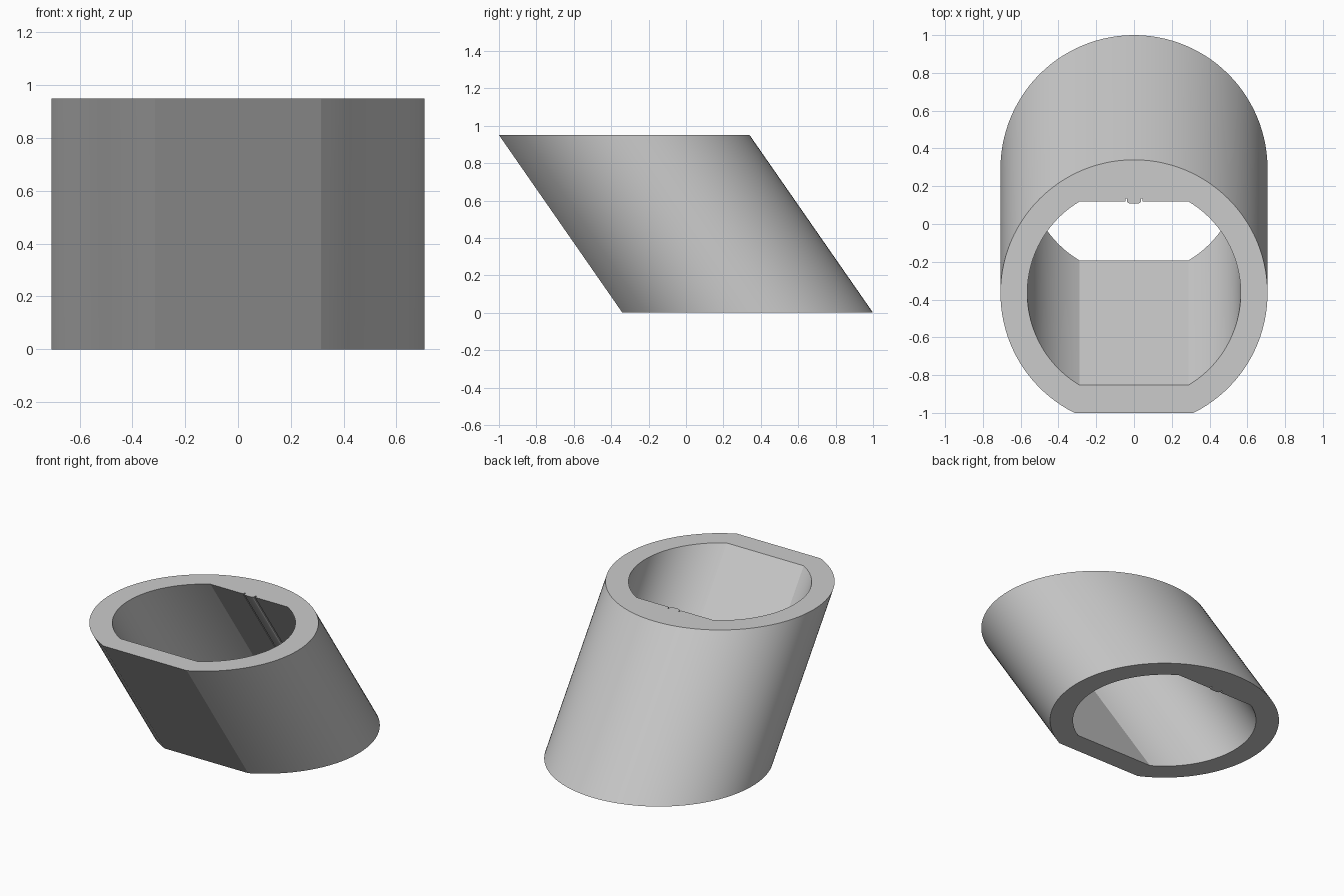
import bpy
import bmesh
import math
from mathutils import Vector

cube = bpy.data.objects.get("Cube")
if cube:
    bpy.data.objects.remove(cube, do_unlink=True)

HEIGHT, LEAN = 0.95, 0.66      # the tube leans forward as it rises
CENTRE_Y = 0.293               # ring centre at the base
OUTER_R, OUTER_FLAT = 0.707, 0.633
INNER_R, INNER_FLAT = 0.565, 0.485


def arc(radius, start, end, steps):
    """Points on a circle, both ends included (angles in radians)."""
    angles = [start + (end - start) * i / steps for i in range(steps + 1)]
    return [(radius * math.cos(a), radius * math.sin(a)) for a in angles]


# Outer outline: circle with a flat at the front
a = math.asin(OUTER_FLAT / OUTER_R)
outer = arc(OUTER_R, -a, math.pi + a, 96)

# Inner outline: circle with flats front and back
b = math.asin(INNER_FLAT / INNER_R)
right_arc = arc(INNER_R, -b, b, 40)
left_arc = arc(INNER_R, math.pi - b, math.pi + b, 40)

# Small rounded rib on the back flat, with a narrow groove on either side
half_rib = [(0.045, 0), (0.045, 0.018), (0.036, 0.018), (0.036, 0),
            (0.03, -0.007), (0.02, -0.01)]
rib = half_rib + [(-x, y) for x, y in reversed(half_rib)]
inner = right_arc + [(x, INNER_FLAT + y) for x, y in rib] + left_arc

# Fill the ring between the outlines, then extrude it along the lean
bm = bmesh.new()
edges = []
for outline in (outer, inner):
    verts = [bm.verts.new((x, y + CENTRE_Y, 0)) for x, y in outline]
    edges += [bm.edges.new((verts[i - 1], verts[i])) for i in range(len(verts))]
bmesh.ops.triangle_fill(bm, edges=edges, use_beauty=True)
result = bmesh.ops.extrude_face_region(bm, geom=bm.faces[:], use_keep_orig=True)
top = [g for g in result["geom"] if isinstance(g, bmesh.types.BMVert)]
bmesh.ops.translate(bm, verts=top, vec=Vector((0, -LEAN, HEIGHT)))
bmesh.ops.recalc_face_normals(bm, faces=bm.faces[:])

mesh = bpy.data.meshes.new("slanted_sleeve")
bm.to_mesh(mesh)
bm.free()
sleeve = bpy.data.objects.new("slanted_sleeve", mesh)
bpy.context.collection.objects.link(sleeve)

# Plain grey material
grey = bpy.data.materials.new("light grey")
grey.use_nodes = True
colour = (0.6, 0.6, 0.6, 1)
grey.diffuse_color = colour
grey.node_tree.nodes["Principled BSDF"].inputs["Base Color"].default_value = colour
mesh.materials.append(grey)

# Smooth round walls, crisp flats and rims
bpy.ops.object.select_all(action="DESELECT")
sleeve.select_set(True)
bpy.context.view_layer.objects.active = sleeve
bpy.ops.object.shade_smooth_by_angle(angle=math.radians(20))
